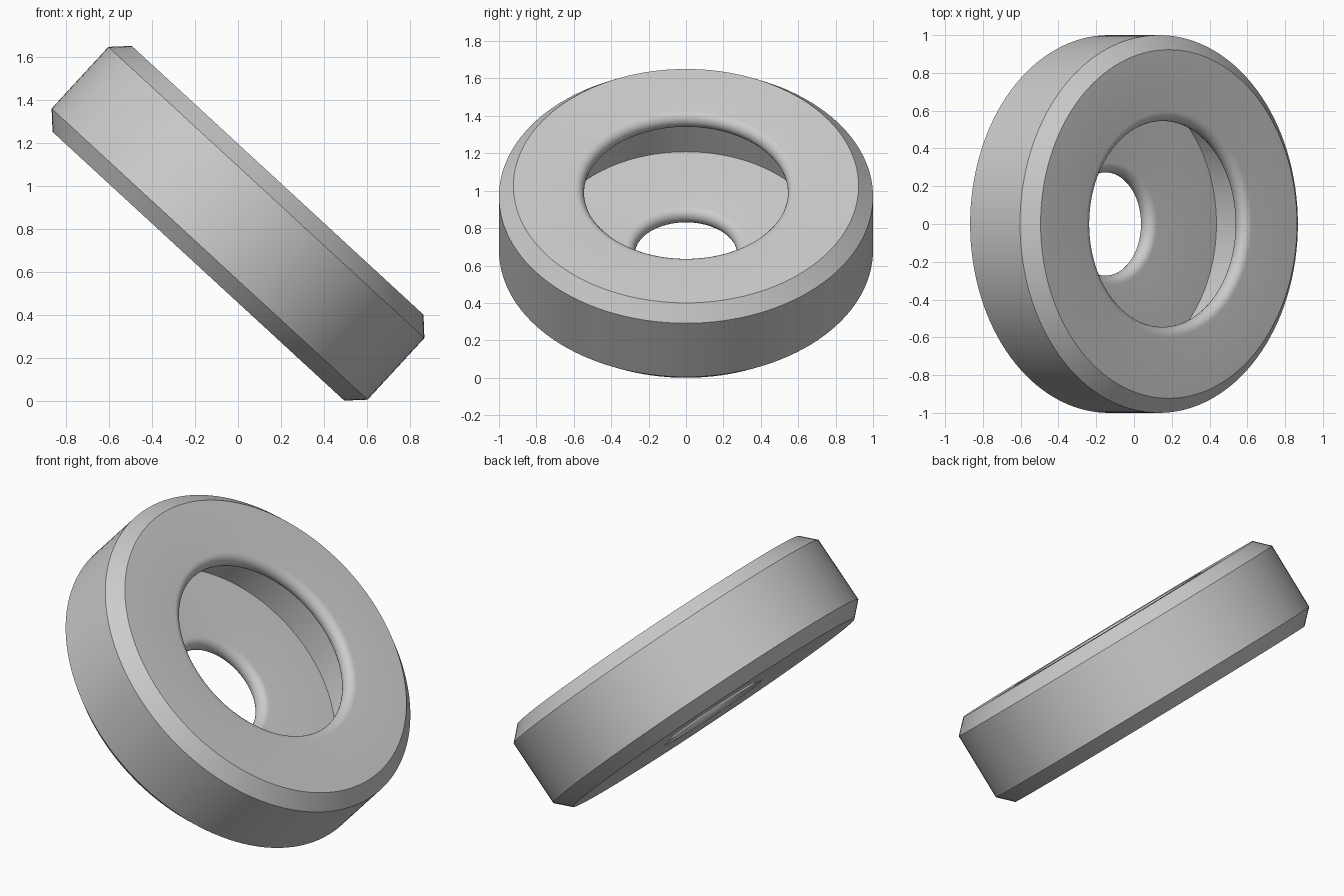
import bpy, bmesh, math
from mathutils import Matrix

cube = bpy.data.objects.get("Cube")
if cube:
    bpy.data.objects.remove(cube, do_unlink=True)

OUTER, HALF, CHAMFER = 1.0, 0.272, 0.077   # outside of the ring
CAVITY, WALL = 0.752, 0.10                 # hollow inside and plate thickness
TOP_HOLE, BOTTOM_HOLE = 0.545, 0.273
TILT = math.radians(42.65)
SEGMENTS, ARC = 128, 12


def rounded_lip(hole, height, start):
    """Half-round edge of a plate, going half a turn from the start angle."""
    r = WALL / 2
    return [(hole + r + r * math.cos(start + math.pi * i / ARC),
             height + r * math.sin(start + math.pi * i / ARC))
            for i in range(ARC + 1)]


# Closed cross-section (radius, height) of the hollow shell
inner = HALF - WALL
middle = HALF - WALL / 2
profile = rounded_lip(BOTTOM_HOLE, -middle, math.pi / 2)
profile += [(OUTER - CHAMFER, -HALF), (OUTER, CHAMFER - HALF),
            (OUTER, HALF - CHAMFER), (OUTER - CHAMFER, HALF)]
profile += rounded_lip(TOP_HOLE, middle, math.pi / 2)
profile += [(CAVITY, inner), (CAVITY, -inner)]

# Revolve the cross-section
bm = bmesh.new()
verts = [bm.verts.new((r, 0, z)) for r, z in profile]
edges = [bm.edges.new((verts[i - 1], v)) for i, v in enumerate(verts)]
bmesh.ops.spin(bm, geom=verts + edges, cent=(0, 0, 0), axis=(0, 0, 1),
               angle=math.tau, steps=SEGMENTS, use_merge=True)
bmesh.ops.remove_doubles(bm, verts=bm.verts, dist=1e-5)
bmesh.ops.recalc_face_normals(bm, faces=bm.faces)

# Tilt the ring and rest it on the ground
bmesh.ops.transform(bm, matrix=Matrix.Rotation(TILT, 4, 'Y'), verts=bm.verts)
lowest = min(v.co.z for v in bm.verts)
bmesh.ops.translate(bm, vec=(0, 0, -lowest), verts=bm.verts)

mesh = bpy.data.meshes.new("hollow_ring")
bm.to_mesh(mesh)
bm.free()
ring = bpy.data.objects.new("hollow_ring", mesh)
bpy.context.collection.objects.link(ring)

# Plain grey
grey = bpy.data.materials.new("light_grey")
grey.use_nodes = True
colour = (0.6, 0.6, 0.6, 1)
grey.diffuse_color = colour
grey.node_tree.nodes["Principled BSDF"].inputs["Base Color"].default_value = colour
mesh.materials.append(grey)

# Smooth curves, sharp chamfer edges
bpy.ops.object.select_all(action='DESELECT')
ring.select_set(True)
bpy.context.view_layer.objects.active = ring
bpy.ops.object.shade_smooth_by_angle(angle=math.radians(30))
